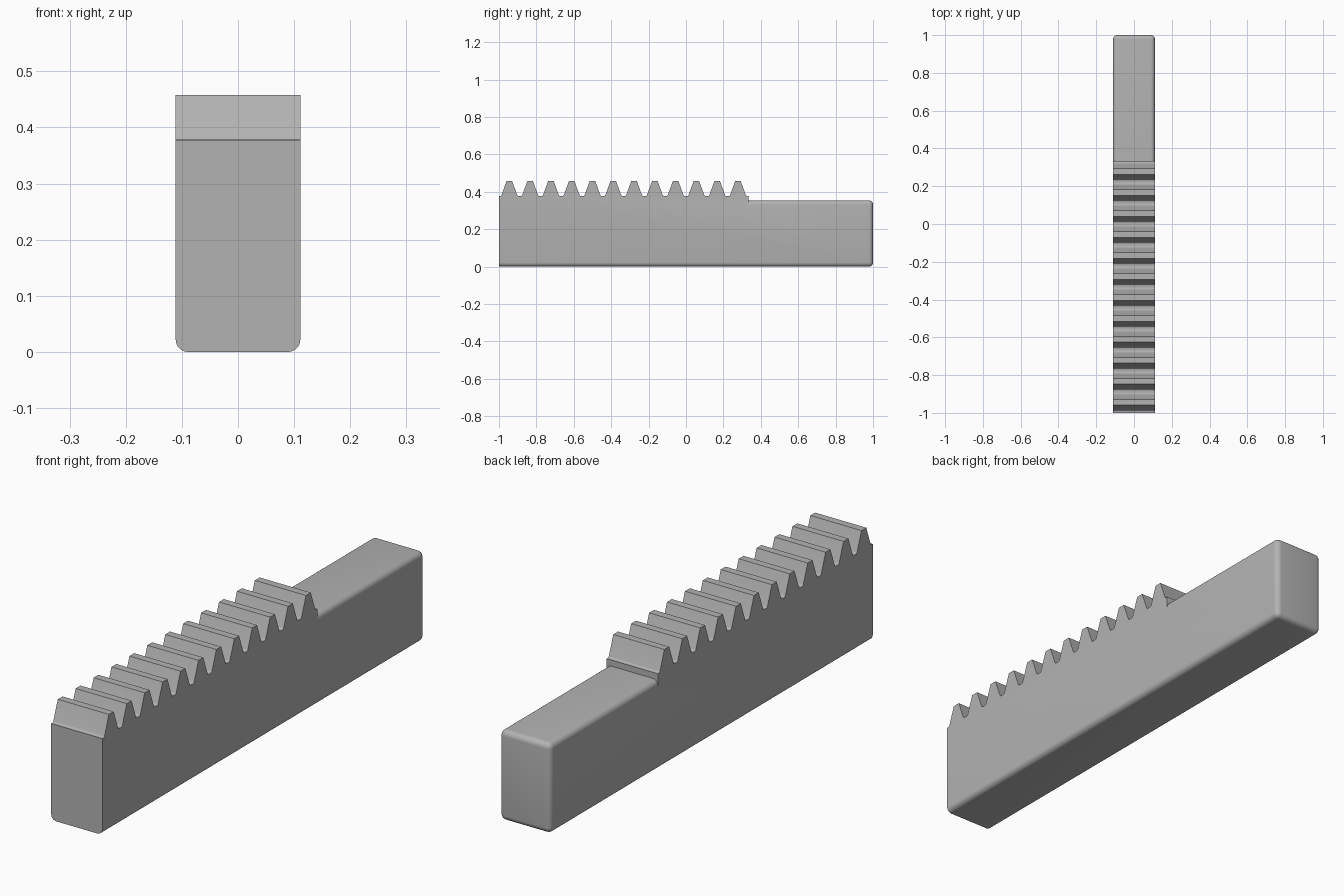
import bpy, bmesh, math

if "Cube" in bpy.data.objects:
    bpy.data.objects.remove(bpy.data.objects["Cube"])

HALF_W = 0.111          # half width of the bar
BAR_TOP = 0.354         # top of the plain shank
ROUND = 0.022           # rounding of the bar edges
TEETH = 12
PITCH = 4 / 3 / TEETH   # toothed part covers two thirds of the length
MODULE = PITCH / math.pi
ROOT_Z = 0.378
TIP_Z = ROOT_Z + 2.25 * MODULE
SLOPE = math.tan(math.radians(20))

steel = bpy.data.materials.new("steel grey")
steel.use_nodes = True
colour = (0.45, 0.45, 0.45, 1)
steel.diffuse_color = colour
steel.node_tree.nodes["Principled BSDF"].inputs["Base Color"].default_value = colour


def make_object(name, bm):
    bmesh.ops.recalc_face_normals(bm, faces=bm.faces)
    mesh = bpy.data.meshes.new(name)
    bm.to_mesh(mesh)
    bm.free()
    mesh.materials.append(steel)
    obj = bpy.data.objects.new(name, mesh)
    bpy.context.collection.objects.link(obj)
    return obj


def extrude_profile(points):
    """Extrude a (y, z) outline across the width of the bar."""
    bm = bmesh.new()
    face = bm.faces.new([bm.verts.new((-HALF_W, y, z)) for y, z in points])
    result = bmesh.ops.extrude_face_region(bm, geom=[face])
    verts = [v for v in result["geom"] if isinstance(v, bmesh.types.BMVert)]
    bmesh.ops.translate(bm, vec=(2 * HALF_W, 0, 0), verts=verts)
    return bm


# Bar: every edge rounded except those of the cut front end
bm = extrude_profile([(-1, 0), (1, 0), (1, BAR_TOP), (-1, BAR_TOP)])
rounded = [e for e in bm.edges if any(v.co.y > 0 for v in e.verts)]
bmesh.ops.bevel(bm, geom=rounded, offset=ROUND, segments=6, profile=0.5,
                affect='EDGES', clamp_overlap=True)
bar = make_object("rack_bar", bm)

# Half tooth outline as (distance from centre, height), root fillet to tip
tip_half = PITCH / 4 - MODULE * SLOPE
root_half = PITCH / 4 + 1.25 * MODULE * SLOPE
fillet = 0.006
start = (root_half + fillet, ROOT_Z)
end = (root_half - fillet * math.sin(math.radians(20)),
       ROOT_Z + fillet * math.cos(math.radians(20)))
half_tooth = []
for i in range(5):
    t = i / 4
    half_tooth.append(tuple((1 - t) ** 2 * a + 2 * t * (1 - t) * b + t * t * c
                            for a, b, c in zip(start, (root_half, ROOT_Z), end)))
half_tooth.append((tip_half, TIP_Z))

# Toothed strip: sharp sided, ends at the step
step_y = -1 + TEETH * PITCH
strip_base = BAR_TOP - 2 * ROUND
outline = [(-1, strip_base), (-1, ROOT_Z)]
for n in range(TEETH):
    centre = -1 + (n + 0.5) * PITCH
    outline += [(centre - d, z) for d, z in half_tooth]
    outline += [(centre + d, z) for d, z in reversed(half_tooth)]
outline += [(step_y, ROOT_Z), (step_y, strip_base)]
strip = make_object("tooth_strip", extrude_profile(outline))

# Weld strip and bar into one solid
union = bar.modifiers.new("weld", 'BOOLEAN')
union.operation = 'UNION'
union.solver = 'EXACT'
union.object = strip
bpy.context.view_layer.objects.active = bar
bar.select_set(True)
bpy.ops.object.modifier_apply(modifier=union.name)
bpy.data.objects.remove(strip)

# Merge leftover coplanar faces
bm = bmesh.new()
bm.from_mesh(bar.data)
bmesh.ops.remove_doubles(bm, verts=bm.verts, dist=0.0001)
bmesh.ops.dissolve_limit(bm, angle_limit=math.radians(0.5), verts=bm.verts, edges=bm.edges)
bm.to_mesh(bar.data)
bm.free()

bpy.ops.object.shade_smooth_by_angle(angle=math.radians(25))
